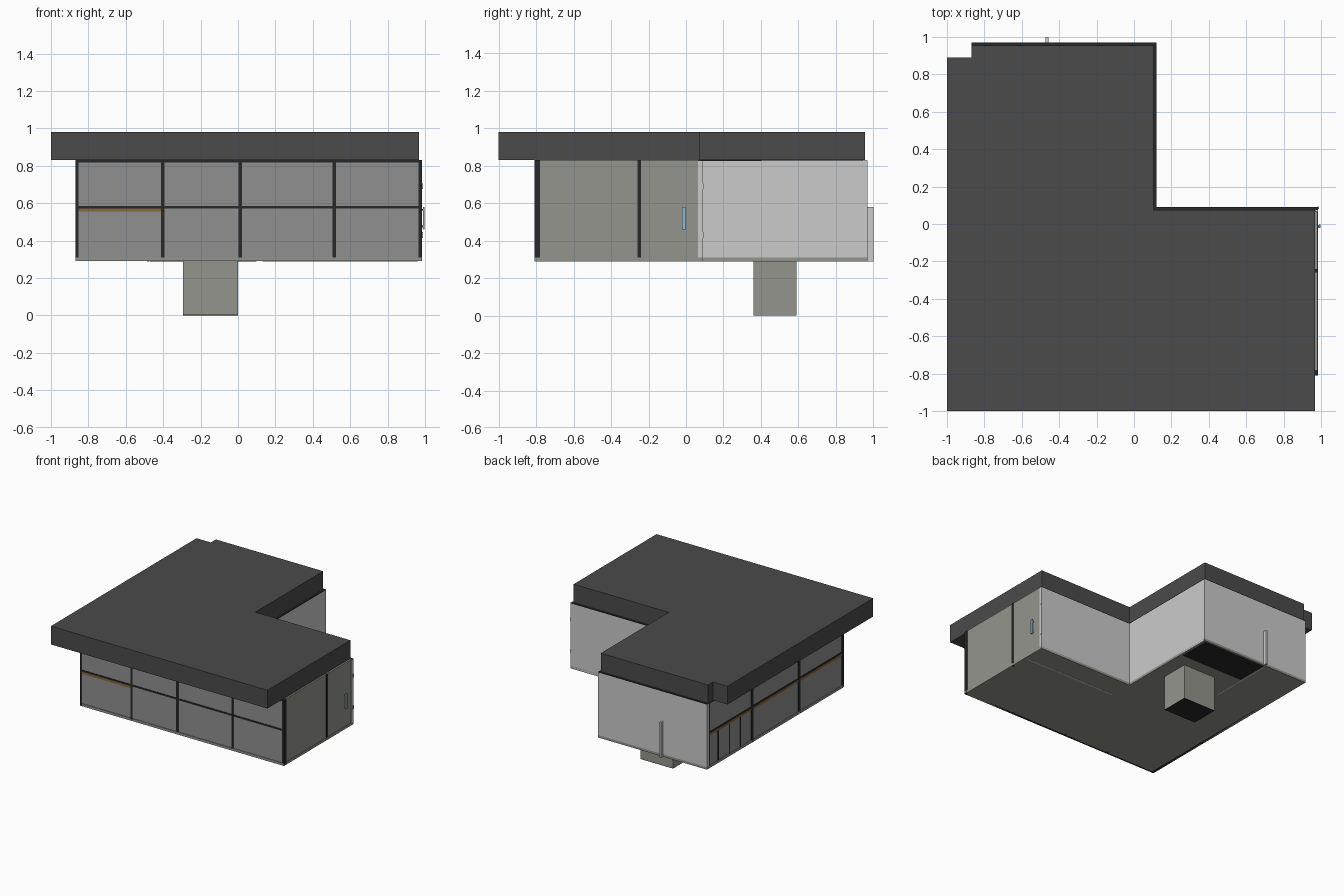
import bpy, bmesh

if "Cube" in bpy.data.objects:
    bpy.data.objects.remove(bpy.data.objects["Cube"])


def material(name, r, g, b):
    m = bpy.data.materials.new(name)
    m.diffuse_color = (r, g, b, 1)
    m.use_nodes = True
    m.node_tree.nodes["Principled BSDF"].inputs["Base Color"].default_value = m.diffuse_color
    return m


DARK = material("dark_roofing", 0.07, 0.07, 0.07)
FRAME = material("frame_black", 0.022, 0.022, 0.022)
GLASS = material("tinted_glass", 0.28, 0.28, 0.28)
BEIGE = material("grey_panel", 0.30, 0.30, 0.27)
WALL = material("light_wall", 0.55, 0.55, 0.55)
WOOD = material("wood", 0.25, 0.13, 0.04)
BLUE = material("blue_steel", 0.30, 0.48, 0.62)


def prism(name, pts, z0, z1, mat):
    """Extrude a plan outline from z0 to z1."""
    bm = bmesh.new()
    face = bm.faces.new([bm.verts.new((x, y, z0)) for x, y in pts])
    ext = bmesh.ops.extrude_face_region(bm, geom=[face])
    verts = [v for v in ext["geom"] if isinstance(v, bmesh.types.BMVert)]
    bmesh.ops.translate(bm, verts=verts, vec=(0, 0, z1 - z0))
    bmesh.ops.recalc_face_normals(bm, faces=bm.faces)
    me = bpy.data.meshes.new(name)
    bm.to_mesh(me)
    bm.free()
    me.materials.append(mat)
    ob = bpy.data.objects.new(name, me)
    bpy.context.collection.objects.link(ob)
    return ob


def box(name, x0, x1, y0, y1, z0, z1, mat):
    return prism(name, [(x0, y0), (x1, y0), (x1, y1), (x0, y1)], z0, z1, mat)


# main levels: floor, transom, eaves, roof top
F, T, E, R = 0.29, 0.58, 0.83, 0.98
L, RT, FR, BK = -0.87, 0.985, -0.81, 0.97   # outer walls
IX, IY = 0.12, 0.09                         # inner corner

# roof slab with a notch at the back left
prism("roof", [(-1, -1), (0.968, -1), (0.968, 0.075), (0.105, 0.075),
               (0.105, 0.955), (L, 0.955), (L, 0.89), (-1, 0.89)], E, R, DARK)

# floor slab
prism("floor", [(L, FR), (RT, FR), (RT, IY), (IX, IY), (IX, BK), (L, BK)],
      F, F + 0.02, BEIGE)
box("stair_opening_plate", -0.47, 0.1, 0.69, 0.955, F - 0.002, F + 0.01, FRAME)

# lower box below the floor
box("lower_box", -0.295, 0, 0.36, 0.59, 0.004, F, BEIGE)
box("lower_box_base", -0.295, 0, 0.36, 0.59, 0, 0.004, FRAME)

# solid walls around the back and the inner corner
W = 0.025
Z0 = F + 0.001
box("back_wall", L, IX, BK - W, BK, Z0, E - 0.006, WALL)
box("inner_side_wall", IX - W, IX, IY - W, BK - W, Z0, E - 0.006, WALL)
box("inner_back_wall", IX, RT, IY - W, IY, Z0, E - 0.006, WALL)
box("back_wall_cap", L, IX, BK - W, BK, E - 0.006, E - 0.001, FRAME)
box("inner_side_cap", IX - W, IX, IY - W, BK - W, E - 0.006, E - 0.001, FRAME)
box("inner_back_cap", IX, RT, IY - W, IY, E - 0.006, E - 0.001, FRAME)

# inner partitions, their undersides showing in the floor
box("partition_right", 0.13, 0.96, -0.11, -0.095, F - 0.001, E, WALL)
box("partition_back", -0.487, -0.473, 0.4, 0.945, F - 0.001, E, WALL)

# glazed front and left side, panelled right side
box("front_glass", L + 0.005, RT - 0.005, FR + 0.005, FR + 0.015, Z0, E, GLASS)
box("left_glass", L + 0.005, L + 0.015, FR + 0.015, BK - W, Z0, E, GLASS)
box("right_panel", RT - 0.02, RT - 0.004, FR + 0.015, IY - W, Z0, E, BEIGE)

# front mullions and rails
for i, x in enumerate((L + 0.009, -0.402, 0.012, 0.515, RT - 0.009)):
    box(f"front_mullion_{i}", x - 0.009, x + 0.009, FR, FR + 0.03, F, E, FRAME)
for name, z0, z1 in (("sill", F, F + 0.006), ("transom", T - 0.007, T + 0.006),
                     ("head", E - 0.012, E)):
    box(f"front_{name}", L, RT, FR + 0.001, FR + 0.025, z0, z1, FRAME)
    box(f"left_{name}", L + 0.001, L + 0.025, FR, BK - W, z0, z1, FRAME)

# left mullions, with thinner bars below the transom in the rear bay
for i, y in enumerate((-0.23, 0.38)):
    box(f"left_mullion_{i}", L, L + 0.03, y - 0.014, y + 0.014, F, E, FRAME)
box("left_mullion_back", L, L + 0.025, BK - W - 0.015, BK - W, F, E, FRAME)
for i in range(3):
    y = 0.53 + 0.145 * i
    box(f"left_bar_{i}", L + 0.001, L + 0.02, y - 0.005, y + 0.005, F, T, FRAME)

# wooden rails below the transom
box("front_wood_rail", L + 0.018, -0.411, FR + 0.002, FR + 0.02,
    T - 0.025, T - 0.007, WOOD)
box("left_wood_rail", L + 0.0005, L + 0.02, FR + 0.03, BK - W - 0.015,
    T - 0.025, T - 0.007, WOOD)

# right side posts, door handle and hinges
for i, y in enumerate((FR + 0.009, -0.25)):
    box(f"right_post_{i}", RT - 0.02, RT, y - 0.009, y + 0.009, F, E, FRAME)
box("door_jamb", RT - 0.015, RT - 0.001, 0.068, 0.075, F, E, WALL)
box("door_handle", RT + 0.004, RT + 0.012, -0.022, -0.004, 0.46, T, BLUE)
for z in (0.475, 0.565):
    box("handle_mount", RT - 0.006, RT + 0.005, -0.018, -0.008,
        z - 0.005, z + 0.005, FRAME)
for z in (0.43, 0.69):
    box("door_hinge", RT - 0.005, RT + 0.004, 0.08, 0.094,
        z - 0.015, z + 0.015, WALL)

# upright fin on the back wall
box("back_fin", -0.472, -0.458, BK, 1.0, F, T, WALL)
